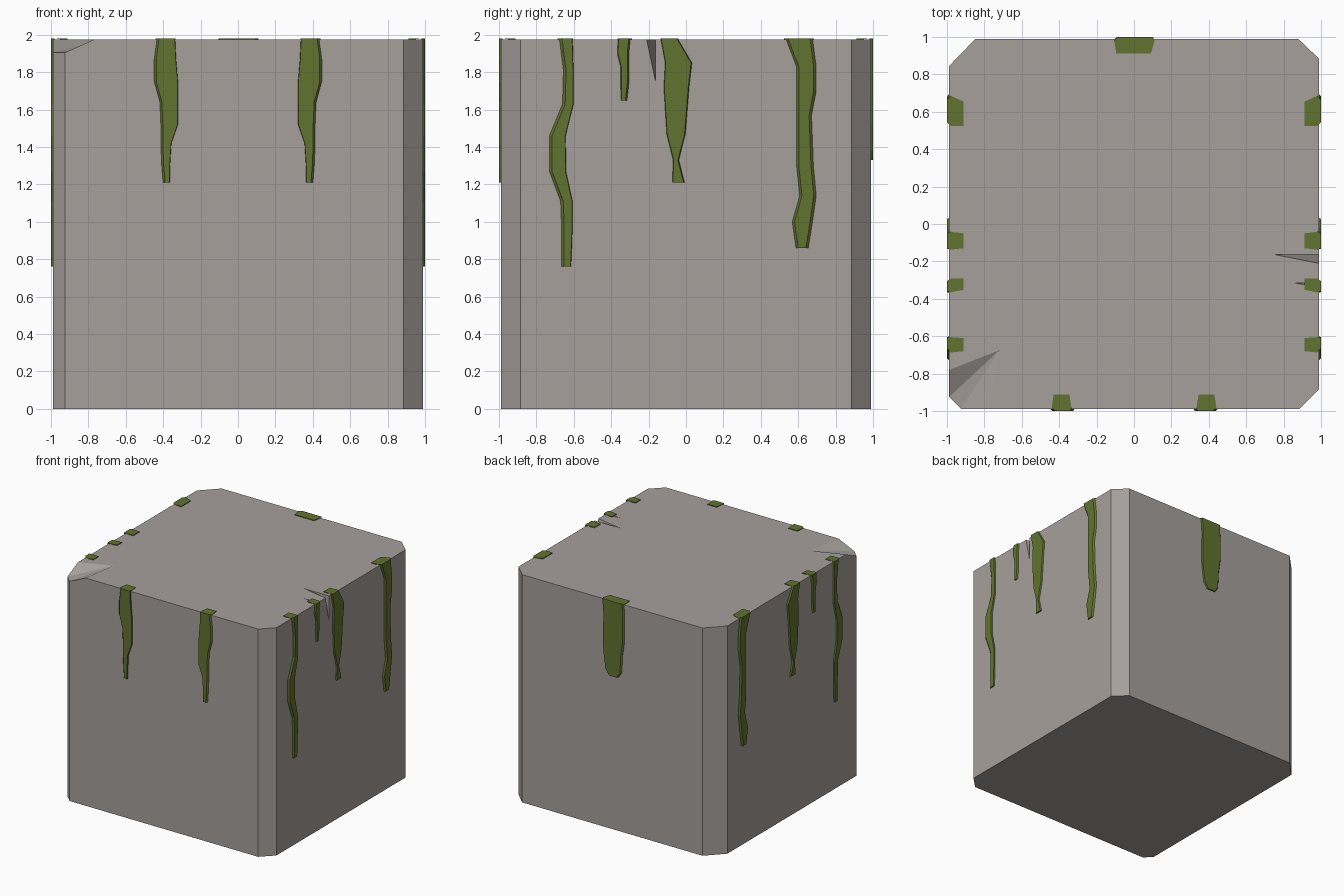
import bpy, bmesh

if "Cube" in bpy.data.objects:
    bpy.data.objects.remove(bpy.data.objects["Cube"])


def material(name, rgb):
    m = bpy.data.materials.new(name)
    m.diffuse_color = (*rgb, 1)
    m.use_nodes = True
    m.node_tree.nodes["Principled BSDF"].inputs["Base Color"].default_value = m.diffuse_color
    return m


STONE = material("warm grey stone", (0.38, 0.35, 0.33))
MOSS = material("olive moss", (0.12, 0.168, 0.028))


def finish(name, bm, mat):
    bmesh.ops.recalc_face_normals(bm, faces=bm.faces)
    mesh = bpy.data.meshes.new(name)
    bm.to_mesh(mesh)
    bm.free()
    mesh.materials.append(mat)
    ob = bpy.data.objects.new(name, mesh)
    bpy.context.collection.objects.link(ob)
    return ob


H, R = 1.975, 0.988   # block height and half width
TOP = 1.981           # top of the moss pads


# Stone block: chamfered corners, one chipped corner, two wedge cracks
def stone_block():
    bm = bmesh.new()
    v = lambda x, y, z: bm.verts.new((x, y, z))
    plan = [(-.925, -R), (.885, -R), (R, -.885), (R, .885),
            (.88, R), (-.85, R), (-R, .845), (-R, -.925)]
    low = [v(x, y, 0) for x, y in plan]
    # the first and last plan corners are chipped lower
    up = [v(x, y, 1.905 if i in (0, 7) else H) for i, (x, y) in enumerate(plan)]
    chip_front, chip_side = v(-.77, -R, H), v(-R, -.78, H)
    chip_tip = v(-.72, -.675, H)

    rim, edge = [], []
    for y0, y1, tip_x, depth in [(-.335, -.315, .85, .12), (-.21, -.163, .75, .225)]:
        a, b = v(R, y0, H), v(R, y1, H)
        tip, bottom = v(tip_x, y1, H), v(R, y1, H - depth)
        bm.faces.new((a, bottom, tip))
        bm.faces.new((bottom, b, tip))
        rim += [a, tip, b]
        edge += [a, bottom, b]

    bm.faces.new(low[::-1])
    bm.faces.new([chip_front, up[1], up[2]] + rim + up[3:7] + [chip_side, chip_tip])
    bm.faces.new([low[0], low[1], up[1], chip_front, up[0]])
    bm.faces.new([low[2], low[3], up[3]] + edge[::-1] + [up[2]])
    bm.faces.new([low[6], low[7], up[7], chip_side, up[6]])
    for i in (1, 3, 4, 5, 7):
        j = (i + 1) % 8
        bm.faces.new((low[i], low[j], up[j], up[i]))
    for a, b in [(chip_side, up[7]), (up[7], up[0]), (up[0], chip_front)]:
        bm.faces.new((a, b, chip_tip))
    finish("stone_block", bm, STONE)


SIDES = {"front": lambda s, d, z: (s, -d, z),
         "back": lambda s, d, z: (s, d, z),
         "right": lambda s, d, z: (d, s, z)}


# Hanging moss strand: rows of (z, left, right) with bevelled sides,
# plus a thin pad folded over the top edge of the block
def strand(name, side, rows, inset, pad, mirror=True):
    bm = bmesh.new()
    place = SIDES[side]
    v = lambda s, d, z: bm.verts.new(place(s, d, z))
    rings = [[v(l, .98, z), v(l + inset[0], 1, z), v(r - inset[1], 1, z), v(r, .98, z)]
             for z, l, r in rows]
    for a, b in zip(rings, rings[1:]):
        for i in range(4):
            j = (i + 1) % 4
            bm.faces.new((a[i], a[j], b[j], b[i]))
    bm.faces.new(rings[-1])
    t = rings[0]
    pl, pr = (v(s, .912, TOP) for s in pad)
    ql, qr = (v(s, .912, H - .005) for s in pad)
    bm.faces.new(t + [pr, pl])
    bm.faces.new((pl, pr, qr, ql))
    bm.faces.new((t[0], pl, ql))
    bm.faces.new((t[3], qr, pr))
    bm.faces.new((ql, qr, t[3], t[0]))
    ob = finish(name, bm, MOSS)
    if mirror:
        ob.modifiers.new("mirror", 'MIRROR').use_axis[0] = True


stone_block()

strand("front_moss", "front",
       [(TOP, .335, .44), (1.87, .33, .455), (1.75, .32, .455), (1.64, .32, .425),
        (1.52, .32, .42), (1.42, .355, .42), (1.3, .362, .415), (1.21, .362, .408)],
       (.003, .018), (.345, .43))

strand("side_moss_long_front", "right",
       [(TOP, -.687, -.605), (1.81, -.665, -.6), (1.63, -.67, -.6), (1.46, -.74, -.642),
        (1.27, -.74, -.64), (1.11, -.68, -.605), (.97, -.675, -.605), (.76, -.675, -.613)],
       (.024, .004), (-.68, -.61))

strand("side_moss_short", "right",
       [(TOP, -.365, -.292), (1.9, -.37, -.3), (1.83, -.352, -.3),
        (1.74, -.352, -.3), (1.65, -.35, -.31)],
       (.006, .014), (-.352, -.29))

strand("side_moss_middle", "right",
       [(TOP, -.137, -.042), (1.85, -.113, .035), (1.72, -.12, .02), (1.47, -.105, 0),
        (1.33, -.07, -.035), (1.21, -.075, -.005)],
       (.004, .008), (-.13, -.05))

strand("side_moss_long_back", "right",
       [(TOP, .525, .685), (1.83, .583, .705), (1.7, .583, .705), (1.57, .583, .68),
        (1.3, .583, .69), (1.14, .6, .705), (1, .56, .685), (.86, .58, .663)],
       (.02, .022), (.525, .655))

strand("back_moss", "back",
       [(TOP, -.105, .11), (1.85, -.11, .1), (1.65, -.11, .105), (1.52, -.09, .1),
        (1.38, -.085, .08), (1.33, -.05, .045)],
       (.018, .008), (-.095, .09), mirror=False)
